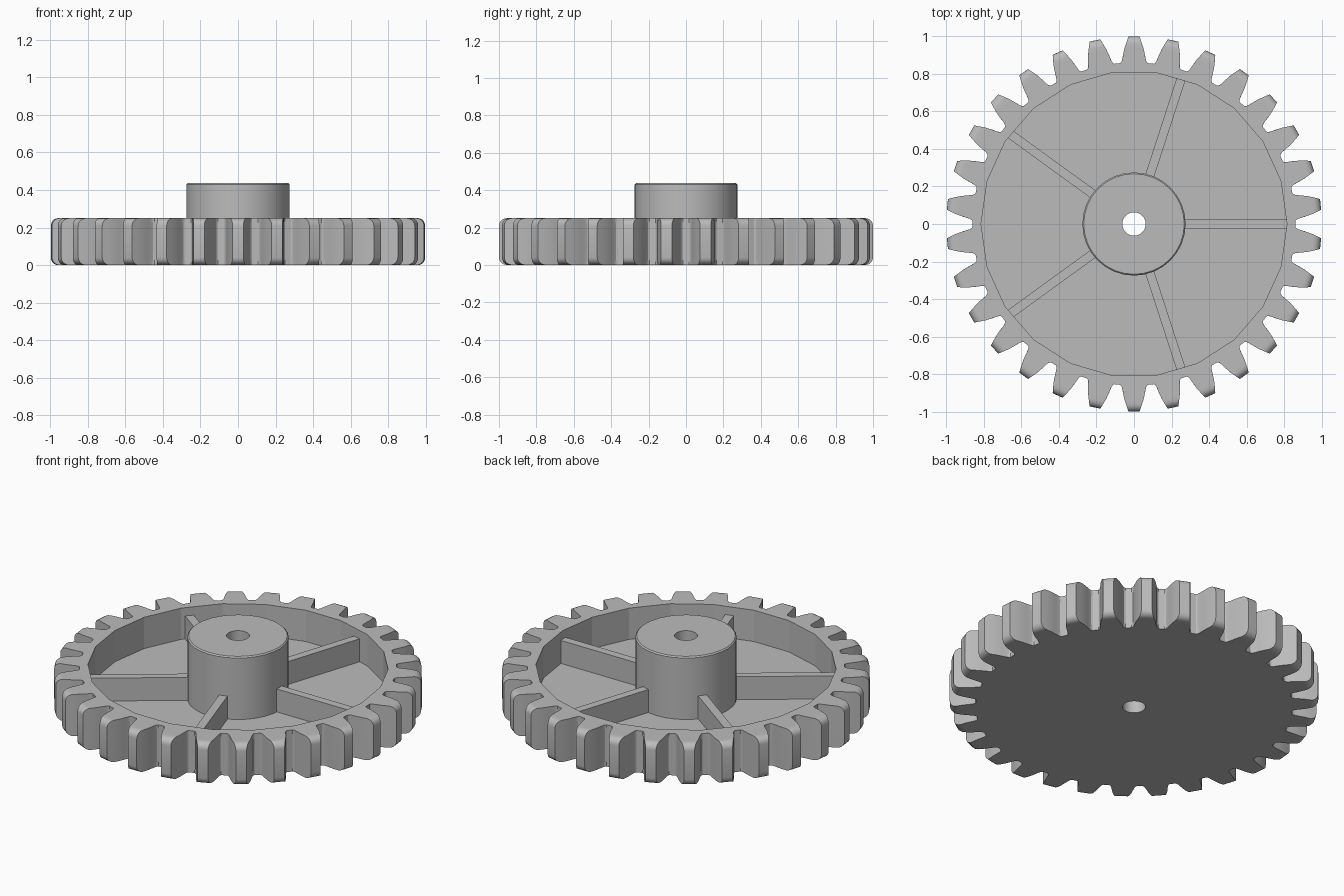
import bpy, bmesh, math
from mathutils import Matrix

if "Cube" in bpy.data.objects:
    bpy.data.objects.remove(bpy.data.objects["Cube"])

TEETH, RIBS = 30, 5
ROOT, TIP, ROUND = 0.86, 1.0, 0.04
RIM_TOP, FLOOR, RIB_TOP, HUB_TOP = 0.25, 0.0625, 0.2, 0.4375
INNER, HUB, BORE = 0.815, 0.275, 0.0625

grey = bpy.data.materials.new("mid grey")
grey.use_nodes = True
colour = (0.5, 0.5, 0.5, 1)
grey.diffuse_color = colour
grey.node_tree.nodes["Principled BSDF"].inputs["Base Color"].default_value = colour


def finish(bm, name, smooth=True):
    bmesh.ops.recalc_face_normals(bm, faces=bm.faces)
    mesh = bpy.data.meshes.new(name)
    bm.to_mesh(mesh)
    bm.free()
    mesh.materials.append(grey)
    obj = bpy.data.objects.new(name, mesh)
    bpy.context.collection.objects.link(obj)
    if smooth:
        bpy.ops.object.select_all(action="DESELECT")
        obj.select_set(True)
        bpy.context.view_layer.objects.active = obj
        bpy.ops.object.shade_smooth_by_angle(angle=math.radians(32))
    return obj


def circle(radius, count):
    return [(radius * math.cos(math.tau * i / count),
             radius * math.sin(math.tau * i / count)) for i in range(count)]


def ring(bm, points, z):
    return [bm.verts.new((x, y, z)) for x, y in points]


def bridge(bm, a, b):
    for i in range(len(a)):
        j = (i + 1) % len(a)
        bm.faces.new((a[i], a[j], b[j], b[i]))


def fill(bm, *loops):
    edges = []
    for loop in loops:
        for i, v in enumerate(loop):
            w = loop[(i + 1) % len(loop)]
            edges.append(bm.edges.get((v, w)) or bm.edges.new((v, w)))
    bmesh.ops.triangle_fill(bm, edges=edges, use_beauty=True, normal=(0, 0, 1))


# Half width of a tooth at each radius, from the root fillet to the tip
FLANK = [(0.86, 0.074), (0.865, 0.067), (0.88, 0.062), (0.905, 0.058),
         (0.94, 0.05), (0.97, 0.04), (1.0, 0.029)]


def half_width(r):
    for (r0, w0), (r1, w1) in zip(FLANK, FLANK[1:]):
        if r <= r1:
            return w0 + (w1 - w0) * (r - r0) / (r1 - r0)
    return FLANK[-1][1]


def gear_outline(tip):
    scale = (tip - ROOT) / (TIP - ROOT)
    side = []
    for r, _ in FLANK:
        r = ROOT + (r - ROOT) * scale
        side.append((r, half_width(r) / r))
    tooth = [(r, -a) for r, a in side] + [(r, a) for r, a in reversed(side)]
    points = []
    for i in range(TEETH):
        centre = math.pi / 2 + math.tau * i / TEETH
        points += [(r * math.cos(centre + a), r * math.sin(centre + a))
                   for r, a in tooth]
    return points


# Toothed body: teeth rounded at top and bottom, with a recess and a bore
bm = bmesh.new()
arc = [math.pi / 2 * i / 5 for i in range(6)]
levels = [(ROUND * (1 - math.sin(a)), TIP - ROUND * (1 - math.cos(a)))
          for a in reversed(arc)]
levels += [(RIM_TOP - z, r) for z, r in reversed(levels)]
layers = [ring(bm, gear_outline(r), z) for z, r in levels]
for low, high in zip(layers, layers[1:]):
    bridge(bm, low, high)
wall_top = ring(bm, circle(INNER, 22), RIM_TOP)
wall_base = ring(bm, circle(INNER, 22), FLOOR)
bore_top = ring(bm, circle(BORE, 32), FLOOR)
bore_base = ring(bm, circle(BORE, 32), 0)
bridge(bm, wall_top, wall_base)
bridge(bm, bore_top, bore_base)
fill(bm, layers[-1], wall_top)
fill(bm, wall_base, bore_top)
fill(bm, layers[0], bore_base)
body = finish(bm, "toothed_body")
for face in body.data.polygons:
    c = face.center
    if 0.5 < math.hypot(c.x, c.y) < INNER and abs(face.normal.z) < 0.5:
        face.use_smooth = False

# Hub: bored cylinder with a fine chamfer
bm = bmesh.new()
edge = 0.007
profile = [(BORE, FLOOR), (BORE, HUB_TOP), (HUB - edge, HUB_TOP),
           (HUB, HUB_TOP - edge), (HUB, FLOOR)]
count = 32
rings = [ring(bm, circle(r, count), z) for r, z in profile]
for i in range(len(rings)):
    bridge(bm, rings[i - 1], rings[i])
finish(bm, "hub")

# Ribs: thin straight webs from hub to rim
start, end, thick = HUB - 0.02, INNER, 0.048
for i in range(RIBS):
    bm = bmesh.new()
    bottom = FLOOR - 0.01
    bmesh.ops.create_cube(bm, size=1, matrix=(
        Matrix.Rotation(math.tau * i / RIBS, 4, "Z")
        @ Matrix.Translation(((start + end) / 2, 0, (bottom + RIB_TOP) / 2))
        @ Matrix.Diagonal((end - start, thick, RIB_TOP - bottom, 1))))
    finish(bm, f"rib_{i + 1}", smooth=False)
